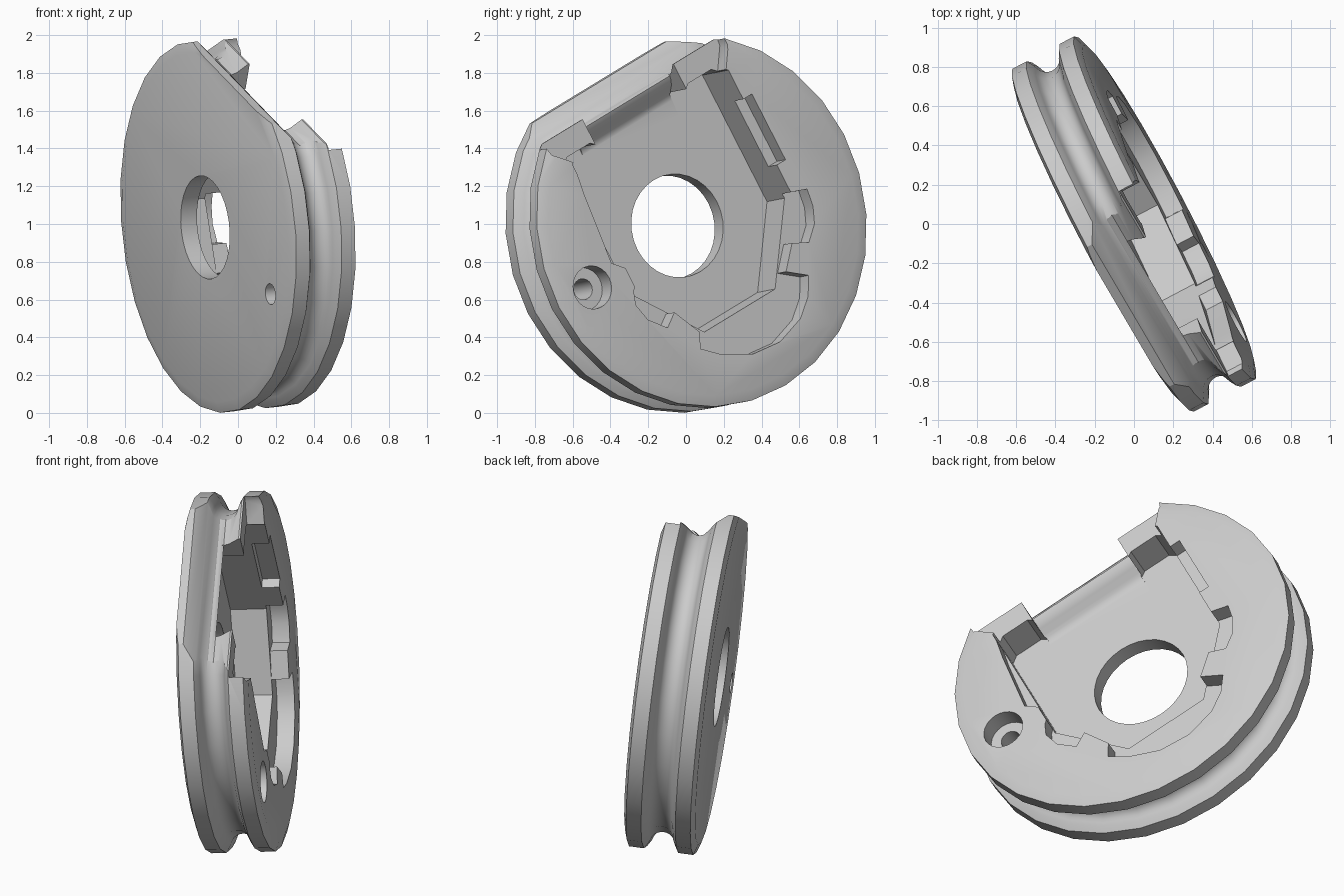
import bpy, bmesh, math
from mathutils import Matrix, Vector

cube = bpy.data.objects.get("Cube")
if cube:
    bpy.data.objects.remove(cube, do_unlink=True)

# Wheel frame: p along the flat cut, q outwards through it, n along the axle
n = Vector((0.88, 0.463, 0.09)).normalized()
v = (Vector((0, 0, 1)) - n * n.z).normalized()
u = v.cross(n)
tilt = math.radians(27.8)
p = u * math.cos(tilt) + v * math.sin(tilt)
q = v * math.cos(tilt) - u * math.sin(tilt)
FRAME = Matrix.Translation((0, 0, 1)) @ Matrix((p, q, n)).transposed().to_4x4()

gray = bpy.data.materials.new("plain_gray")
gray.use_nodes = True
gray.diffuse_color = (0.6, 0.6, 0.6, 1)
gray.node_tree.nodes["Principled BSDF"].inputs["Base Color"].default_value = (0.6, 0.6, 0.6, 1)


def finish(name, bm):
    bmesh.ops.recalc_face_normals(bm, faces=bm.faces)
    mesh = bpy.data.meshes.new(name)
    bm.to_mesh(mesh)
    bm.free()
    mesh.materials.append(gray)
    obj = bpy.data.objects.new(name, mesh)
    bpy.context.collection.objects.link(obj)
    obj.matrix_world = FRAME
    return obj


def prism(name, points, low, high, along_p=False):
    """Extrude an outline along the axle, or a (q, n) section along p."""
    bm = bmesh.new()
    place = (lambda a, b, c: (c, a, b)) if along_p else (lambda a, b, c: (a, b, c))
    face = bm.faces.new([bm.verts.new(place(a, b, low)) for a, b in points])
    out = bmesh.ops.extrude_face_region(bm, geom=[face])
    verts = [g for g in out["geom"] if isinstance(g, bmesh.types.BMVert)]
    bmesh.ops.translate(bm, verts=verts, vec=place(0, 0, high - low))
    return finish(name, bm)


def circle(radius, center=(0, 0), sides=32):
    return [(center[0] + radius * math.cos(math.tau * i / sides),
             center[1] + radius * math.sin(math.tau * i / sides)) for i in range(sides)]


# Grooved wheel turned from its rim profile
SIDES = 28
half = [(0.93, 0.197), (0.988, 0.178), (0.988, 0.095), (0.955, 0.075)]
groove = [(0.955 - 0.07 * math.cos(math.radians(a)), 0.07 * math.sin(math.radians(a)))
          for a in range(-75, 76, 15)]
profile = [(r, -t) for r, t in half] + groove + [(r, t) for r, t in reversed(half)]
bm = bmesh.new()
rings = [[bm.verts.new((x, y, t)) for x, y in circle(r, sides=SIDES)] for r, t in profile]
for a, b in zip(rings, rings[1:]):
    for i in range(SIDES):
        j = (i + 1) % SIDES
        bm.faces.new((a[i], a[j], b[j], b[i]))
bm.faces.new(rings[0])
bm.faces.new(rings[-1])
wheel = finish("pulley_wheel", bm)

# Flat cut on the rim, with the groove carried along it
rim_section = [(0.867, -0.3), (0.867, -0.15), (0.806, -0.085), (0.74, -0.03), (0.73, 0),
               (0.74, 0.03), (0.785, 0.09), (0.785, 0.3), (1.2, 0.3), (1.2, -0.3)]
# Open gap between the horns, with a fillet down to the pocket floor
gap_section = [(1.2, -0.08), (0.806, -0.084), (0.74, -0.02), (0.725, 0), (0.70, -0.01), (0.67, -0.035),
               (0.645, -0.07), (0.62, -0.09), (0.59, -0.1), (0.5, -0.1), (0.5, 0.31), (1.2, 0.31)]
# Deep pocket
side = [(0.31, 0.59), (0.31, 0.63), (0.34, 0.655), (0.50, 0.655), (0.54, 0.62), (0.54, -0.14),
        (0.245, -0.53)]
pocket = side + [(-x, y) for x, y in reversed(side)]
# Shallow notched ledge around the pocket
ledge = [(0.66, 1.1), (0.61, 0.74), (0.53, 0.63), (0.53, 0.445), (0.60, 0.445), (0.60, 0.05),
         (0.53, 0.05), (0.53, -0.11), (0.635, -0.145), (0.62, -0.24), (0.58, -0.325),
         (0.50, -0.395), (0.41, -0.35), (0.30, -0.465), (0.41, -0.545), (0.35, -0.64),
         (0.25, -0.72), (0.08, -0.77), (-0.1, -0.75), (-0.27, -0.66), (-0.36, -0.58),
         (-0.32, -0.5), (-0.4, -0.34), (-0.478, -0.392), (-0.56, -0.3), (-0.585, -0.2),
         (-0.56, -0.134), (-0.49, -0.05), (-0.60, 0.06), (-0.56, 0.445), (-0.53, 0.63),
         (-0.62, 0.72), (-0.66, 1.1)]
# Pin hole position in the wheel frame
pin = Vector((-0.68, -0.355))
pin = (pin.x * math.cos(tilt) + pin.y * math.sin(tilt),
       pin.y * math.cos(tilt) - pin.x * math.sin(tilt))

cutters = [
    prism("rim_cutter", rim_section, -1.3, 1.3, True),
    prism("ledge_cutter", ledge, 0.1, 0.4),
    prism("gap_cutter", gap_section, -0.315, 0.315, True),
    prism("pocket_cutter", pocket, -0.1, 0.42),
    prism("axle_hole_cutter", circle(0.275), -0.5, 0.5),
    prism("pin_hole_cutter", circle(0.056, pin, 20), -0.5, 0.5),
    prism("pin_recess_cutter", circle(0.115, pin, 24), 0.09, 0.45),
]
bpy.context.view_layer.objects.active = wheel
wheel.select_set(True)
for cutter in cutters:
    mod = wheel.modifiers.new(cutter.name, "BOOLEAN")
    mod.operation = "DIFFERENCE"
    mod.solver = "EXACT"
    mod.object = cutter
    bpy.ops.object.modifier_apply(modifier=mod.name)
    bpy.data.objects.remove(cutter, do_unlink=True)

bpy.ops.object.select_all(action="DESELECT")
wheel.select_set(True)
bpy.ops.object.shade_smooth_by_angle(angle=math.radians(30))
